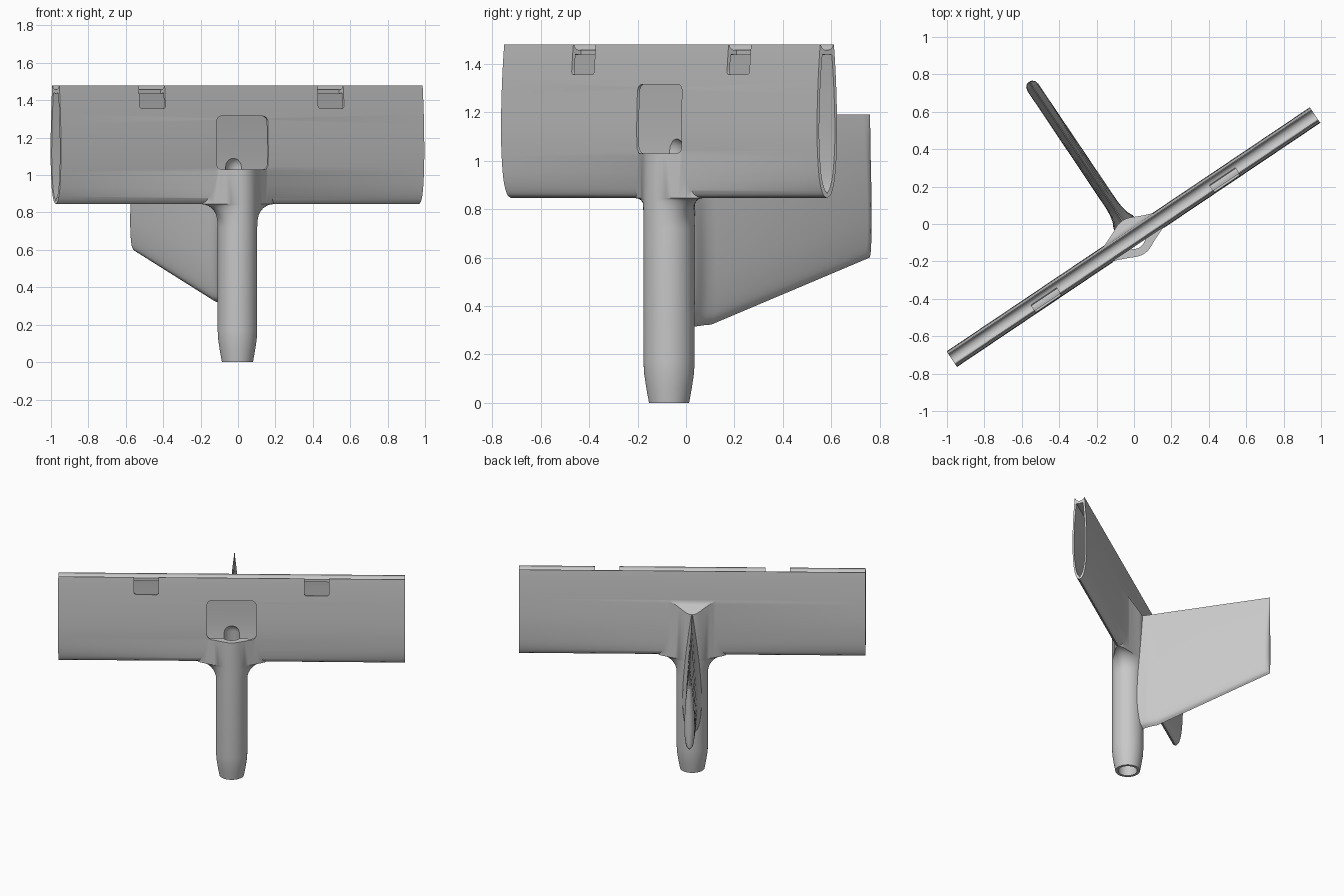
import bpy
import bmesh
from math import cos, sin, sqrt, pi, radians
from mathutils import Vector

default = bpy.data.objects.get("Cube")
if default:
    bpy.data.objects.remove(default, do_unlink=True)

grey = bpy.data.materials.new("plain_grey")
grey.use_nodes = True
COLOUR = (0.58, 0.58, 0.58, 1)
grey.diffuse_color = COLOUR
grey.node_tree.nodes["Principled BSDF"].inputs["Base Color"].default_value = COLOUR


def finish(bm, name):
    bmesh.ops.recalc_face_normals(bm, faces=bm.faces)
    mesh = bpy.data.meshes.new(name)
    bm.to_mesh(mesh)
    bm.free()
    mesh.materials.append(grey)
    obj = bpy.data.objects.new(name, mesh)
    bpy.context.collection.objects.link(obj)
    return obj


def loft(rings):
    """Skin a list of equal-length closed rings and cap both ends."""
    bm = bmesh.new()
    loops = [[bm.verts.new(p) for p in ring] for ring in rings]
    for a, b in zip(loops, loops[1:]):
        for i in range(len(a)):
            j = (i + 1) % len(a)
            bm.faces.new((a[i], a[j], b[j], b[i]))
    bm.faces.new(loops[0])
    bm.faces.new(loops[-1])
    return bm


def smooth_curve(points, steps=5):
    """Catmull-Rom refinement of an open 2D profile."""
    pts = [Vector(p) for p in points]
    pts = [2 * pts[0] - pts[1]] + pts + [2 * pts[-1] - pts[-2]]
    out = []
    for p0, p1, p2, p3 in zip(pts, pts[1:], pts[2:], pts[3:]):
        for k in range(steps):
            t = k / steps
            out.append(0.5 * (2 * p1 + (p2 - p0) * t + (2 * p0 - 5 * p1 + 4 * p2 - p3) * t * t
                              + (3 * p1 - p0 - 3 * p2 + p3) * t ** 3))
    return out + [pts[-2]]


def extrude_profile(half, length):
    """Mirror a half profile (bottom to top) and run it along x."""
    ring = [(p[0], p[1]) for p in half] + [(-p[0], p[1]) for p in half[-2:0:-1]]
    return loft([[(x, y, z) for y, z in ring] for x in (-length, length)])


def rounded_box(x, half_w, y0, y1, z0, z1, r):
    """Box with its corners rounded as seen from the front."""
    ring = []
    for cx, cz, start in ((x + half_w - r, z1 - r, 0), (x - half_w + r, z1 - r, 90),
                          (x - half_w + r, z0 + r, 180), (x + half_w - r, z0 + r, 270)):
        for k in range(7):
            a = radians(start + 15 * k)
            ring.append((cx + r * cos(a), cz + r * sin(a)))
    return loft([[(px, y, pz) for px, pz in ring] for y in (y0, y1)])


def combine(target, tool, operation):
    mod = target.modifiers.new(operation.lower(), "BOOLEAN")
    mod.operation = operation
    mod.solver = "EXACT"
    mod.object = tool
    bpy.context.view_layer.objects.active = target
    bpy.ops.object.modifier_apply(modifier=mod.name)
    bpy.data.objects.remove(tool, do_unlink=True)


# Flattened tube with a hollow groove along its top
side = smooth_curve([(0, 0.845), (0.022, 0.865), (0.039, 0.93), (0.048, 1.04),
                     (0.05, 1.15), (0.046, 1.3), (0.039, 1.42), (0.034, 1.48)])
groove = [Vector((0.03 * cos(a), 1.48 - 0.024 * sin(a)))
          for a in [radians(15 * k) for k in range(7)]]
groove[-1].x = 0
body = finish(extrude_profile(side + groove, 1.17), "cross_tube_and_post")

# Round post, tapered at the foot, flaring into the tube
R, FLARE = 0.106, 0.125


def post_ring(z, r, k=0.0):
    ring = []
    for i in range(48):
        c, s = cos(2 * pi * i / 48), sin(2 * pi * i / 48)
        ring.append((r * c + k * abs(c) ** 5 * c, r * s, z))
    return ring


rings = [post_ring(z, r) for z, r in ((0, 0.083), (0.06, 0.094), (0.12, 0.103), (0.17, R))]
for i in range(9):
    h = FLARE * sin(radians(90 * i / 8))
    rings.append(post_ring(0.72 + h, R, FLARE - sqrt(max(0, FLARE ** 2 - h ** 2))))
rings.append(post_ring(1.3, R, FLARE))
bm = loft(rings)
# Sloped shoulder at the back of the post
cut = bmesh.ops.bisect_plane(bm, geom=bm.verts[:] + bm.edges[:] + bm.faces[:],
                             plane_co=(0, 0.045, 1.27), plane_no=(0, 0.8, 0.6), clear_outer=True)
bmesh.ops.holes_fill(bm, edges=[e for e in bm.edges if e.is_boundary])
combine(body, finish(bm, "post"), "UNION")

# Tail fin with a teardrop section, sharp along its top edge
teardrop = smooth_curve([(0, 0), (0.6, 0.035), (0.9, 0.13), (1, 0.28),
                         (0.85, 0.52), (0.45, 0.8), (0.06, 1)], 4)


def fin_ring(y, low, thick, high=1.19):
    half = [(thick * t, low + (high - low) * h) for t, h in teardrop]
    ring = half + [(-x, z) for x, z in half[:0:-1]]
    return [(x, y, z) for x, z in ring]


fin = [fin_ring(*s) for s in ((0.02, 0.3, 0.075), (0.1, 0.305, 0.062), (0.13, 0.315, 0.047),
                              (0.17, 0.32, 0.039), (0.21, 0.323, 0.036), (0.965, 0.588, 0.035),
                              (0.985, 0.595, 0.029), (0.996, 0.599, 0.018), (1.0, 0.602, 0.007))]
combine(body, finish(loft(fin), "tail_fin"), "UNION")

# Hollow inside of the tube
WALL = 0.011
inner = [Vector((max(0.0, p.x - WALL), 0.862 + (p.y - 0.845) * 0.91)) for p in side if p.x > WALL]
inner = [Vector((0, 0.86))] + inner + [Vector((0, 1.436))]
combine(body, finish(extrude_profile(inner, 1.4), "tube_hollow"), "DIFFERENCE")

# Bore up the post, ending in a dome
BORE = 0.064
bore = [post_ring(-0.1, BORE), post_ring(1.04, BORE)]
for deg in (20, 40, 60, 75, 87):
    a = radians(deg)
    bore.append(post_ring(1.04 + BORE * sin(a), BORE * cos(a)))
combine(body, finish(loft(bore), "post_bore"), "DIFFERENCE")

# Front opening above the post and the two notches in the groove lip
combine(body, finish(rounded_box(0, 0.165, -0.3, 0.02, 1.03, 1.315, 0.03), "front_opening"),
        "DIFFERENCE")
for x in (-0.575, 0.575):
    combine(body, finish(rounded_box(x, 0.083, -0.3, 0.004, 1.355, 1.6, 0.015), "lip_notch"),
            "DIFFERENCE")

# Place the finished part
body.rotation_euler.z = radians(33.9)
body.location = (-0.003, -0.07, 0)
bpy.ops.object.select_all(action="DESELECT")
body.select_set(True)
bpy.context.view_layer.objects.active = body
bpy.ops.object.shade_smooth_by_angle(angle=radians(35))
